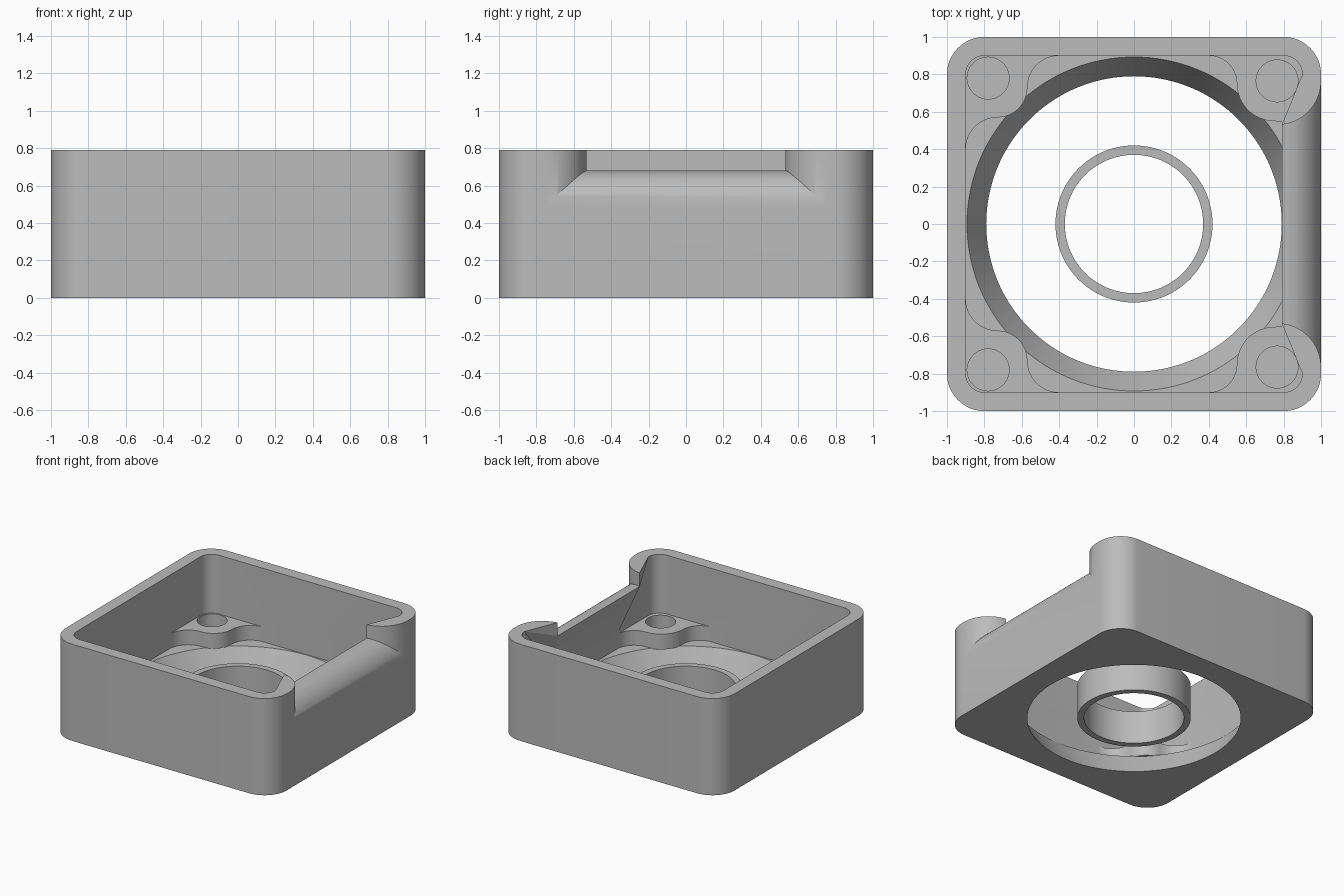
import bpy, bmesh, math
from mathutils import Vector

if "Cube" in bpy.data.objects:
    bpy.data.objects.remove(bpy.data.objects["Cube"], do_unlink=True)

grey = bpy.data.materials.new("light_grey")
grey.use_nodes = True
colour = (0.5, 0.5, 0.5, 1)
grey.diffuse_color = colour
grey.node_tree.nodes["Principled BSDF"].inputs["Base Color"].default_value = colour

HEIGHT, FLOOR, PAD_TOP = 0.79, 0.19, 0.31


def make_object(name, bm):
    bmesh.ops.recalc_face_normals(bm, faces=bm.faces)
    mesh = bpy.data.meshes.new(name)
    bm.to_mesh(mesh)
    bm.free()
    mesh.materials.append(grey)
    obj = bpy.data.objects.new(name, mesh)
    bpy.context.collection.objects.link(obj)
    return obj


def extrude(name, points, offset):
    """Solid made by sweeping a closed 3D outline along an offset."""
    bm = bmesh.new()
    face = bm.faces.new([bm.verts.new(p) for p in points])
    swept = bmesh.ops.extrude_face_region(bm, geom=[face])["geom"]
    verts = [v for v in swept if isinstance(v, bmesh.types.BMVert)]
    bmesh.ops.translate(bm, verts=verts, vec=offset)
    return make_object(name, bm)


def arc(cx, cy, r, start, end, steps=12):
    angles = [math.radians(start + (end - start) * i / steps) for i in range(steps + 1)]
    return [(cx + r * math.cos(a), cy + r * math.sin(a)) for a in angles]


def prism(name, outline, z0, z1):
    return extrude(name, [(x, y, z0) for x, y in outline], (0, 0, z1 - z0))


def rounded_square(half, r):
    c = half - r
    return (arc(c, c, r, 0, 90) + arc(-c, c, r, 90, 180)
            + arc(-c, -c, r, 180, 270) + arc(c, -c, r, 270, 360))


def cone(name, x, y, r0, r1, z0, z1, sides=48):
    bm = bmesh.new()
    bmesh.ops.create_cone(bm, cap_ends=True, segments=sides, radius1=r0, radius2=r1, depth=z1 - z0)
    bmesh.ops.translate(bm, verts=bm.verts, vec=(x, y, (z0 + z1) / 2))
    return make_object(name, bm)


def combine(target, tool, operation):
    mod = target.modifiers.new("combine", "BOOLEAN")
    mod.operation, mod.solver, mod.object = operation, "EXACT", tool
    bpy.context.view_layer.objects.active = target
    bpy.ops.object.modifier_apply(modifier=mod.name)
    bpy.data.objects.remove(tool, do_unlink=True)


def pad_outline(edge, r, fillet, sx, sy):
    """Corner pad with a round nose and concave fillets into the walls."""
    wall, deep = 0.9, 0.92
    pts = [(deep, deep), (edge - fillet, deep)]
    pts += arc(edge - fillet, wall - fillet, fillet, 90, 0)
    pts += arc(edge + r, edge + r, r, 180, 270)[1:]
    pts += arc(wall - fillet, edge - fillet, fillet, 90, 0)[1:]
    pts += [(deep, edge - fillet)]
    return [(sx * x, sy * y) for x, y in pts]


# Open box with a funnel-shaped opening in its floor
housing = prism("housing", rounded_square(1, 0.2), 0, HEIGHT)
combine(housing, prism("cavity", rounded_square(0.9, 0.1), FLOOR, 1), "DIFFERENCE")
slope = (0.893 - 0.79) / FLOOR
combine(housing, cone("funnel", 0, 0, 0.79 - 0.02 * slope, 0.79 + 0.2 * slope,
                      -0.02, 0.2, 128), "DIFFERENCE")

# Corner pads with blind screw holes
for sx in (-1, 1):
    for sy in (-1, 1):
        shape = (0.55, 0.2, 0.15) if sx > 0 else (0.57, 0.16, 0.17)
        centre = 0.765 if sx > 0 else 0.78
        pad = prism("pad", pad_outline(*shape, sx, sy), FLOOR - 0.005, PAD_TOP)
        combine(housing, pad, "UNION")
        hole = cone("hole", sx * centre, sy * centre, 0.112, 0.112, 0.1, 0.4)
        combine(housing, hole, "DIFFERENCE")

# Sloped thickening inside the notched wall
bm = bmesh.new()
for sy in (-1, 1):
    front = [(0.79, 0.53, 0.68), (0.79, 0.53, HEIGHT), (0.9, 0.8, HEIGHT), (0.9, 0.41, 0.32)]
    for x, y, z in front:
        bm.verts.new((x, sy * y, z))
        if x > 0.8:
            bm.verts.new((0.95, sy * y, z))
bmesh.ops.convex_hull(bm, input=bm.verts)
combine(housing, make_object("thickening", bm), "UNION")

# Rounded notch between the two corner columns
profile = [(0.7, 1), (0.7, 0.68)] + arc(0.8, 0.48, 0.2, 90, 0, 16) + [(1.1, 0.48), (1.1, 1)]
column = 0.765
notch = extrude("notch", [(x, -column, z) for x, z in profile], (0, 2 * column, 0))
for sy in (-1, 1):
    post = cone("post", column, sy * column, 0.235, 0.235, 0.3, 1.2, 64)
    combine(notch, post, "DIFFERENCE")
combine(housing, notch, "DIFFERENCE")

# Separate ring in the middle of the opening
ring = cone("centre_ring", 0, 0, 0.42, 0.42, 0, 0.27, 96)
combine(ring, cone("bore", 0, 0, 0.37, 0.37, -0.1, 0.4, 96), "DIFFERENCE")

for obj in (housing, ring):
    bpy.ops.object.select_all(action="DESELECT")
    obj.select_set(True)
    bpy.context.view_layer.objects.active = obj
    bpy.ops.object.shade_smooth_by_angle(angle=math.radians(25))
